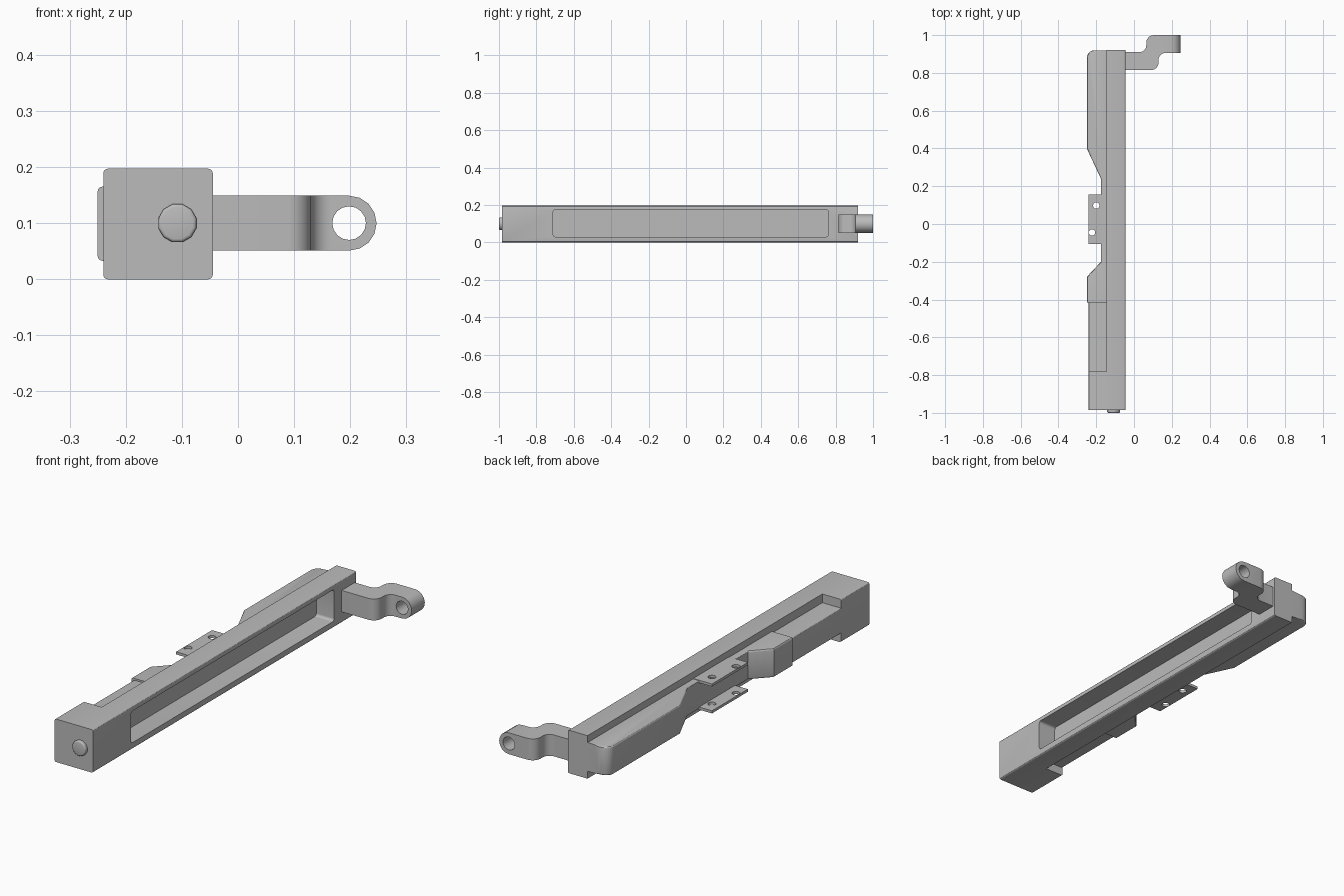
import bpy
import bmesh
from math import pi, cos, sin
from mathutils import Vector

cube = bpy.data.objects.get("Cube")
if cube:
    bpy.data.objects.remove(cube, do_unlink=True)

grey = bpy.data.materials.new("plain grey")
grey.use_nodes = True
colour = (0.5, 0.5, 0.5, 1)
grey.diffuse_color = colour
grey.node_tree.nodes["Principled BSDF"].inputs["Base Color"].default_value = colour


def rounded(corners, steps=6):
    """Outline from (u, v) or (u, v, radius) right-angle corners."""
    out = []
    for i, c in enumerate(corners):
        p = Vector(c[:2])
        if len(c) == 2:
            out.append(p)
            continue
        a = (Vector(corners[i - 1][:2]) - p).normalized() * c[2]
        b = (Vector(corners[(i + 1) % len(corners)][:2]) - p).normalized() * c[2]
        for k in range(steps + 1):
            t = k / steps * pi / 2
            out.append(p + a * (1 - sin(t)) + b * (1 - cos(t)))
    return out


def circle(u, v, r, sides, start=0.0, sweep=2 * pi):
    return [Vector((u + r * cos(start + sweep * k / sides),
                    v + r * sin(start + sweep * k / sides))) for k in range(sides)]


def prism(name, outline, lo, hi, axis="z", soft=None, width=0.008):
    """Extrude an outline along an axis; soft(a, b) picks edges to round."""
    place = {"z": lambda u, v, w: (u, v, w),
             "y": lambda u, v, w: (u, w, v),
             "x": lambda u, v, w: (w, u, v)}[axis]
    bm = bmesh.new()
    low = [bm.verts.new(place(u, v, lo)) for u, v in outline]
    high = [bm.verts.new(place(u, v, hi)) for u, v in outline]
    bm.faces.new(low)
    bm.faces.new(high)
    for i in range(len(low)):
        bm.faces.new((low[i - 1], low[i], high[i], high[i - 1]))
    bmesh.ops.recalc_face_normals(bm, faces=bm.faces)
    if soft:
        edges = [e for e in bm.edges if soft(e.verts[0].co, e.verts[1].co)]
        bmesh.ops.bevel(bm, geom=edges, offset=width, segments=3,
                        profile=0.5, affect="EDGES")
    mesh = bpy.data.meshes.new(name)
    bm.to_mesh(mesh)
    bm.free()
    mesh.materials.append(grey)
    obj = bpy.data.objects.new(name, mesh)
    bpy.context.collection.objects.link(obj)
    return obj


def activate(obj):
    bpy.ops.object.select_all(action="DESELECT")
    obj.select_set(True)
    bpy.context.view_layer.objects.active = obj


def carve(obj, cutter, operation="DIFFERENCE"):
    mod = obj.modifiers.new("carve", "BOOLEAN")
    mod.operation = operation
    mod.solver = "EXACT"
    mod.object = cutter
    activate(obj)
    bpy.ops.object.modifier_apply(modifier=mod.name)
    bpy.data.objects.remove(cutter, do_unlink=True)


def box(u0, v0, u1, v1, r=None):
    corners = [(u0, v0), (u1, v0), (u1, v1), (u0, v1)]
    return rounded([c + (r,) for c in corners] if r else corners)


# Long rail with its wide front block and rounded long edges
rail = prism("rail", rounded([(-0.24, -0.985), (-0.045, -0.985), (-0.045, 0.92),
                              (-0.145, 0.92), (-0.145, -0.78), (-0.24, -0.78)]),
             0, 0.197,
             soft=lambda a, b: abs(a.x - b.x) + abs(a.z - b.z) < 1e-4
             and abs(a.x + 0.145) > 0.01)
# Pocket along the open side
carve(rail, prism("pocket_cutter", box(-0.71, 0.03, 0.76, 0.175, 0.012),
                  -0.135, 0.05, "x"))

# Raised guard on the closed side, dipping to a narrow neck
guard = prism("side_guard",
              rounded([(-0.14, 0.919), (-0.25, 0.919, 0.04), (-0.25, 0.4),
                       (-0.175, 0.24), (-0.175, -0.2), (-0.25, -0.28),
                       (-0.25, -0.415), (-0.14, -0.415)]),
              0.033, 0.165,
              soft=lambda a, b: max(a.x, b.x) < -0.17 and abs(a.z - b.z) < 1e-4)
# Slimmer bar joining the guard to the front block
bar = prism("front_bar", box(-0.24, -0.79, -0.14, -0.41), 0.039, 0.157,
            soft=lambda a, b: max(a.x, b.x) < -0.2 and abs(a.z - b.z) < 1e-4)

# Pair of drilled mounting plates
parts = [rail, guard, bar]
for name, z in (("lower_plate", 0.032), ("upper_plate", 0.155)):
    plate = prism(name, box(-0.24, -0.105, -0.14, 0.155), z, z + 0.012)
    for x, y in ((-0.2, 0.098), (-0.222, -0.045)):
        carve(plate, prism("hole_cutter", circle(x, y, 0.017, 16), 0, 0.3))
    parts.append(plate)

# Stepped arm with a round drilled end
arm = prism("stepped_arm",
            rounded([(-0.06, 0.815), (0.13, 0.815, 0.04), (0.13, 0.905, 0.035),
                     (0.26, 0.905), (0.26, 1.0), (0.065, 1.0, 0.04),
                     (0.065, 0.91, 0.035), (-0.06, 0.91)]), 0, 0.2)
end = circle(0.198, 0.1, 0.049, 8, -pi / 2, pi)
outline = [Vector((-0.1, 0.149)), Vector((-0.1, 0.051))] + end + [Vector((0.198, 0.149))]
carve(arm, prism("arm_cutter", outline, 0.7, 1.1, "y"), "INTERSECT")
carve(arm, prism("eye_cutter", circle(0.198, 0.1, 0.03, 16), 0.7, 1.1, "y"))
parts.append(arm)

# Small chamfered button on the front
button = prism("front_button", circle(-0.108, 0.1, 0.035, 12, pi / 12), -1.0, -0.98, "y",
               soft=lambda a, b: max(a.y, b.y) < -0.99, width=0.006)
parts.append(button)

for part in parts:
    activate(part)
    bpy.ops.object.shade_smooth_by_angle(angle=pi / 6)
